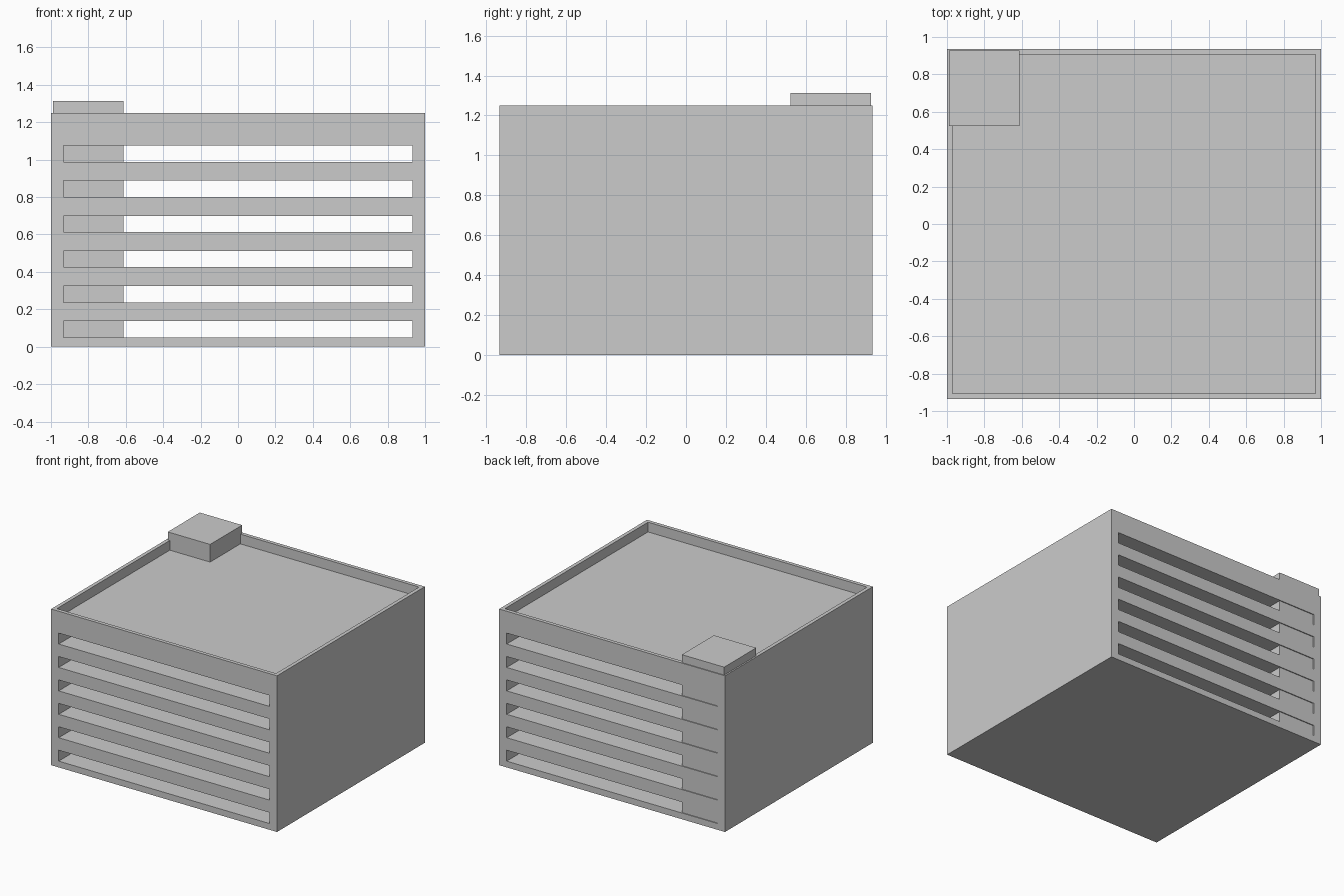
import bpy

if "Cube" in bpy.data.objects:
    bpy.data.objects.remove(bpy.data.objects["Cube"])

W, D, H = 1.0, 0.935, 1.25      # half width, half depth, parapet height
FLOORS, PITCH = 6, 0.1875


def box(name, x0, x1, y0, y1, z0, z1):
    bpy.ops.mesh.primitive_cube_add(size=1)
    ob = bpy.context.object
    ob.name = name
    for v in ob.data.vertices:
        v.co = (x1 if v.co.x > 0 else x0,
                y1 if v.co.y > 0 else y0,
                z1 if v.co.z > 0 else z0)
    return ob


def cut(target, cutter):
    mod = target.modifiers.new("cut", 'BOOLEAN')
    mod.operation = 'DIFFERENCE'
    mod.solver = 'EXACT'
    mod.object = cutter
    bpy.context.view_layer.objects.active = target
    bpy.ops.object.modifier_apply(modifier=mod.name)
    bpy.data.objects.remove(cutter)


# Garage block with solid side walls
garage = box("garage_building", -W, W, -D, D, 0, H)

# Open decks running from front to back
for i in range(FLOORS):
    z = 0.05 + PITCH * i
    cut(garage, box("deck_cutter", -0.933, 0.933, -1.1, 1.1, z, z + 0.0875))

# Sunken roof deck behind a thin parapet
cut(garage, box("roof_cutter", -0.97, 0.97, -0.905, 0.905, 1.172, 1.5))

# Stair tower in the back left corner, rising through every deck
box("stair_tower", -0.988, -0.613, 0.523, 0.928, 0.02, 1.3135)
